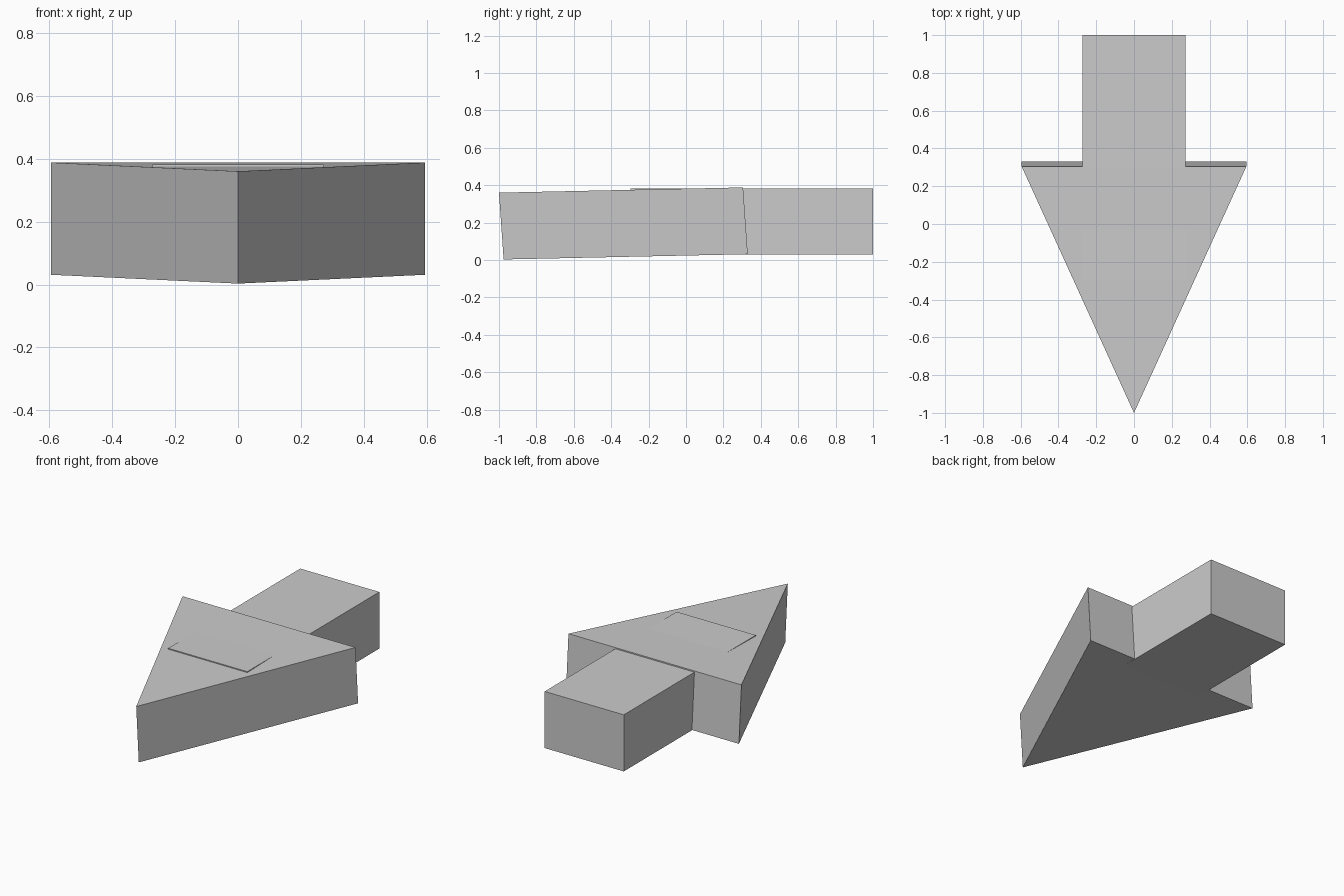
import bpy, bmesh

if "Cube" in bpy.data.objects:
    bpy.data.objects.remove(bpy.data.objects["Cube"])


def prism(name, bottom, top):
    """Closed solid between two matching outlines."""
    bm = bmesh.new()
    lo = [bm.verts.new(p) for p in bottom]
    hi = [bm.verts.new(p) for p in top]
    bm.faces.new(lo[::-1])
    bm.faces.new(hi)
    n = len(lo)
    for i in range(n):
        j = (i + 1) % n
        bm.faces.new((lo[i], lo[j], hi[j], hi[i]))
    bmesh.ops.recalc_face_normals(bm, faces=bm.faces)
    mesh = bpy.data.meshes.new(name)
    bm.to_mesh(mesh)
    bm.free()
    obj = bpy.data.objects.new(name, mesh)
    bpy.context.collection.objects.link(obj)
    return obj


# Arrow head: slightly tilted triangular prism
W = 0.595
prism("arrow_head",
      [(0, -0.975, 0.003), (W, 0.33, 0.031), (-W, 0.33, 0.031)],
      [(0, -1.0, 0.36), (W, 0.305, 0.388), (-W, 0.305, 0.388)])

# Arrow shaft: level box running into the head
S, Y0, Y1 = 0.272, -0.297, 1.0
outline = [(-S, Y0), (S, Y0), (S, Y1), (-S, Y1)]
prism("arrow_shaft",
      [(x, y, 0.029) for x, y in outline],
      [(x, y, 0.381) for x, y in outline])
